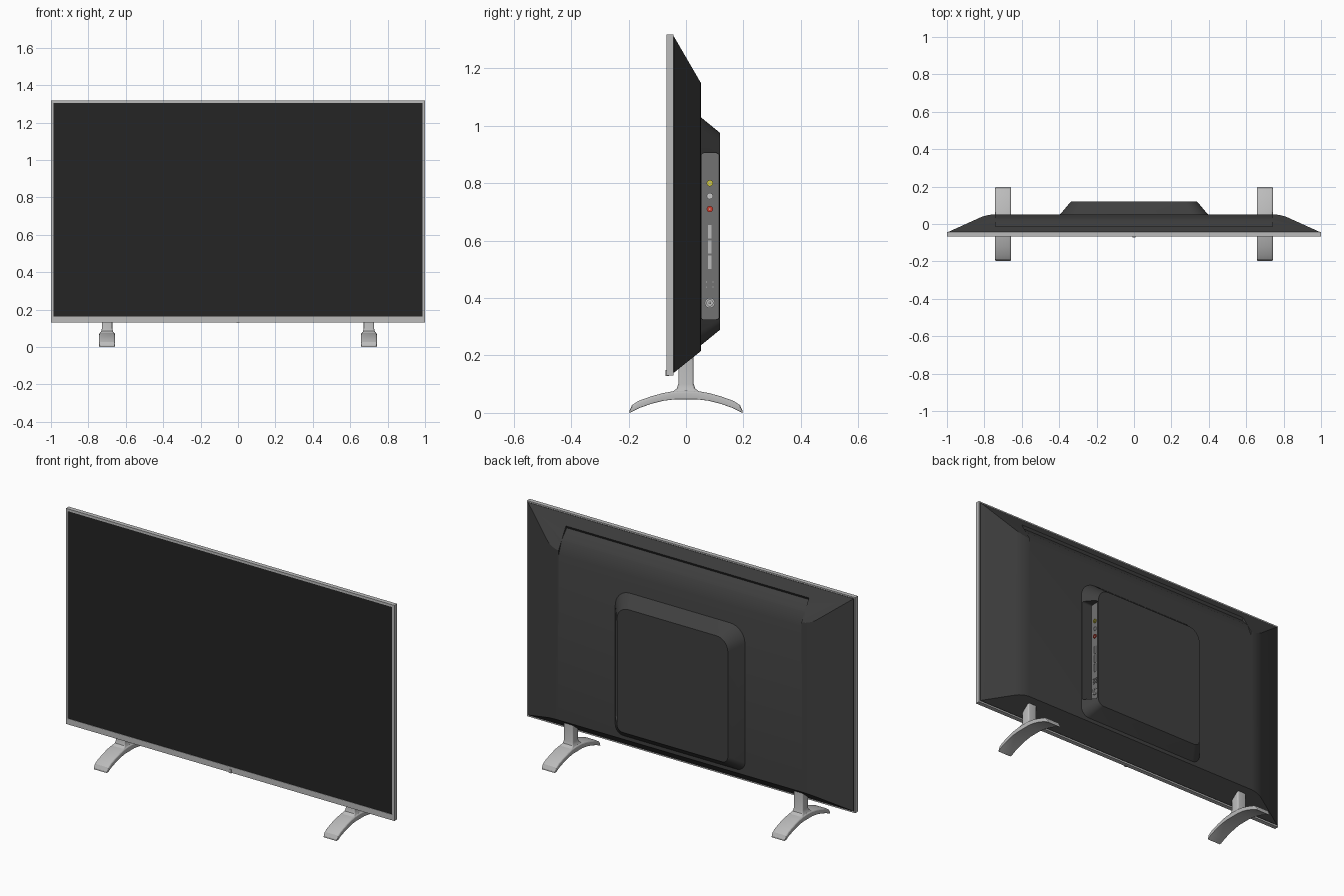
import bpy, bmesh
from math import sin, cos, pi, radians

if "Cube" in bpy.data.objects:
    bpy.data.objects.remove(bpy.data.objects["Cube"])


def material(name, c):
    m = bpy.data.materials.new(name)
    m.diffuse_color = (*c, 1)
    m.use_nodes = True
    m.node_tree.nodes["Principled BSDF"].inputs["Base Color"].default_value = m.diffuse_color
    return m


DARK = material("dark_plastic", (0.05, 0.05, 0.05))
BLACK = material("screen_black", (0.018, 0.018, 0.018))
SILVER = material("silver", (0.5, 0.5, 0.5))
PANEL = material("panel_grey", (0.17, 0.17, 0.17))
YELLOW = material("yellow", (0.6, 0.55, 0.05))
WHITE = material("white", (0.7, 0.7, 0.7))
RED = material("red", (0.6, 0.05, 0.03))


def ring(axis, pos, u0, u1, v0, v1, radii=0, seg=6):
    """Rounded rectangle in the plane across an axis; radii = (bottom, top)."""
    rb, rt = radii if isinstance(radii, tuple) else (radii, radii)
    pts = []
    for cu, cv, r, a in ((u1, v0, rb, -90), (u1, v1, rt, 0), (u0, v1, rt, 90), (u0, v0, rb, 180)):
        r = min(r, 0.49 * (v1 - v0))
        ou = cu - r if cu == u1 else cu + r
        ov = cv - r if cv == v1 else cv + r
        for i in range(seg + 1 if r else 1):
            t = radians(a) + i / seg * pi / 2
            pts.append((ou + r * cos(t), ov + r * sin(t)) if r else (cu, cv))
    return place(axis, pos, pts)


def circle(pos, u, v, r, n=20):
    return place("X", pos, [(u + r * cos(2 * pi * i / n), v + r * sin(2 * pi * i / n)) for i in range(n)])


def place(axis, pos, pts):
    return [{"X": (pos, u, v), "Y": (u, pos, v), "Z": (u, v, pos)}[axis] for u, v in pts]


def loft(name, rings, mat=None, soften=None):
    """Skin a stack of rings and close both ends."""
    bm = bmesh.new()
    rows = [[bm.verts.new(p) for p in r] for r in rings]
    n = len(rows[0])
    for a, b in zip(rows, rows[1:]):
        for i in range(n):
            bm.faces.new((a[i], a[(i + 1) % n], b[(i + 1) % n], b[i]))
    bm.faces.new(rows[0])
    bm.faces.new(rows[-1])
    bmesh.ops.recalc_face_normals(bm, faces=bm.faces)
    if soften:
        edges = [e for e in bm.edges if soften(*e.verts)]
        bmesh.ops.bevel(bm, geom=edges, offset=0.04, segments=4, profile=0.5, affect='EDGES')
    me = bpy.data.meshes.new(name)
    bm.to_mesh(me)
    bm.free()
    ob = bpy.data.objects.new(name, me)
    bpy.context.collection.objects.link(ob)
    if mat:
        me.materials.append(mat)
    smooth(ob)
    return ob


def activate(ob):
    bpy.ops.object.select_all(action='DESELECT')
    ob.select_set(True)
    bpy.context.view_layer.objects.active = ob


def smooth(ob):
    activate(ob)
    bpy.ops.object.shade_smooth_by_angle(angle=radians(22))


def cut(ob, cutter):
    cutter.hide_render = True
    mod = ob.modifiers.new("cut", 'BOOLEAN')
    mod.object = cutter
    mod.solver = 'EXACT'
    activate(ob)
    bpy.ops.object.modifier_apply(modifier=mod.name)
    bpy.data.objects.remove(cutter)
    smooth(ob)


# Bezel with shallow recess, and the screen lying in it
loft("bezel", [ring("Y", -0.044, -1, 1, 0.131, 1.318),
               ring("Y", -0.068, -1, 1, 0.131, 1.318),
               ring("Y", -0.068, -0.987, 0.987, 0.163, 1.305),
               ring("Y", -0.064, -0.987, 0.987, 0.163, 1.305)], SILVER)
loft("screen", [ring("Y", y, -0.987, 0.987, 0.163, 1.305) for y in (-0.063, -0.066)], BLACK)
loft("indicator", [ring("Y", y, -0.008, 0.008, 0.129, 0.149) for y in (-0.06, -0.071)], SILVER)

# Tapered rear shell, softened along its two upright rear edges
shell = loft("rear_shell", [ring("Y", -0.046, -0.992, 0.992, 0.14, 1.311),
                            ring("Y", -0.042, -0.992, 0.992, 0.14, 1.311),
                            ring("Y", 0.0515, -0.785, 0.785, 0.215, 1.15)], DARK,
             soften=lambda a, b: a.co.y > 0.05 and b.co.y > 0.05 and abs(a.co.x - b.co.x) < 0.01)

# Long vent notch in the top slope: a wedge, deepest at its upper edge
wedge = [(-0.012, 1.2598), (0.06, 1.31), (0.06, 1.1), (0.024, 1.198), (-0.02, 1.246)]
cut(shell, loft("vent_cutter", [[(x, y, z) for y, z in wedge] for x in (-0.74, 0.74)], DARK))

# Electronics housing with a pocket in its right side
housing = loft("electronics_housing", [ring("Y", 0.045, -0.395, 0.395, 0.235, 1.03, (0.05, 0.09), 8),
                                       ring("Y", 0.0515, -0.395, 0.395, 0.235, 1.03, (0.05, 0.09), 8),
                                       ring("Y", 0.119, -0.338, 0.338, 0.29, 0.975, (0.035, 0.07), 8)], DARK)
cut(housing, loft("port_cutter", [ring("X", x, 0.0535, 0.1155, 0.325, 0.905, 0.01) for x in (0.325, 0.45)], DARK))

# Port panel
loft("port_panel", [ring("X", x, 0.0535, 0.1155, 0.325, 0.905, 0.01) for x in (0.322, 0.329)], PANEL)
PY = 0.083


def socket(name, y, z, r, mat, out=0.006):
    """Round socket with a raised collar and a sunken centre."""
    loft(name, [circle(0.326, y, z, r), circle(0.329 + out, y, z, r),
                circle(0.329 + out, y, z, r * 0.6), circle(0.330, y, z, r * 0.6)], mat)
    loft(name + "_pin", [circle(x, y, z, r * 0.25, 10) for x in (0.328, 0.329 + out * 0.7)], SILVER)


for name, z, mat in (("video_socket", 0.80, YELLOW), ("left_audio_socket", 0.755, WHITE),
                     ("right_audio_socket", 0.71, RED)):
    socket(name, PY, z, 0.011, mat)
socket("aerial_socket", PY, 0.383, 0.018, SILVER, 0.009)
for i in range(4):
    socket(f"small_jack_{i}", PY - 0.011 + 0.022 * (i % 2), 0.438 + 0.018 * (i // 2), 0.008, PANEL, 0.003)
for i in range(3):
    z = 0.525 + 0.053 * i
    loft(f"flat_port_{i}", [ring("X", 0.326, PY - 0.006, PY + 0.006, z - 0.023, z + 0.023),
                            ring("X", 0.333, PY - 0.006, PY + 0.006, z - 0.023, z + 0.023),
                            ring("X", 0.333, PY - 0.004, PY + 0.004, z - 0.02, z + 0.02),
                            ring("X", 0.330, PY - 0.004, PY + 0.004, z - 0.02, z + 0.02)], SILVER)

# Legs: arched foot (y, bottom, top, half width) and flared neck (z, half x, half y)
half = [(0.197, 0.0, 0.008, 0.040), (0.188, 0.004, 0.027, 0.043), (0.165, 0.016, 0.042, 0.043),
        (0.12, 0.032, 0.058, 0.043), (0.08, 0.042, 0.069, 0.043), (0.04, 0.047, 0.076, 0.042)]
foot = [(-y, *r) for y, *r in half] + [(0, 0.047, 0.078, 0.042)] + half[::-1]
neck = [(0.055, 0.040, 0.085), (0.068, 0.039, 0.066), (0.076, 0.036, 0.044),
        (0.085, 0.031, 0.032), (0.1, 0.028, 0.027), (0.2, 0.028, 0.026)]
for side, x in (("left", -0.70), ("right", 0.70)):
    loft(side + "_foot", [ring("Y", y, x - w, x + w, b, t, (0.002, 0.010), 4) for y, b, t, w in foot], SILVER)
    loft(side + "_neck", [ring("Z", z, x - w, x + w, -d, d, 0.009, 4) for z, w, d in neck], SILVER)
